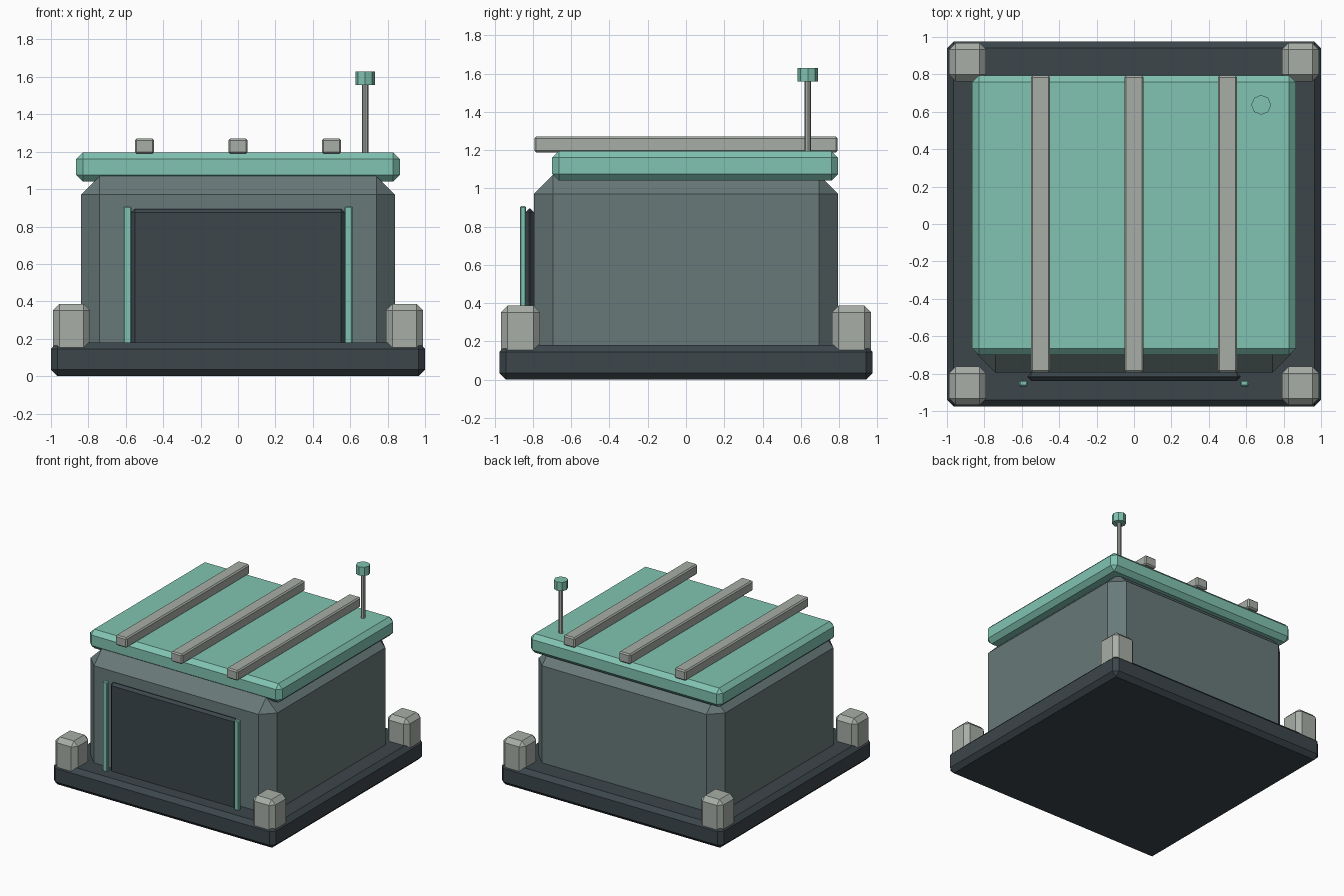
import bpy
import bmesh
from mathutils import Matrix, Vector

default = bpy.data.objects.get("Cube")
if default:
    bpy.data.objects.remove(default, do_unlink=True)


def make_material(name, rgb):
    mat = bpy.data.materials.new(name)
    mat.use_nodes = True
    color = (*rgb, 1.0)
    mat.diffuse_color = color
    mat.node_tree.nodes["Principled BSDF"].inputs["Base Color"].default_value = color
    return mat


charcoal = make_material("charcoal", (0.045, 0.061, 0.07))
slate = make_material("slate grey", (0.14, 0.19, 0.19))
mint = make_material("mint green", (0.22, 0.55, 0.44))
stone = make_material("stone grey", (0.39, 0.42, 0.385))


def finish(name, bm, mat):
    mesh = bpy.data.meshes.new(name)
    bm.to_mesh(mesh)
    bm.free()
    mesh.materials.append(mat)
    obj = bpy.data.objects.new(name, mesh)
    bpy.context.collection.objects.link(obj)
    return obj


def box(name, low, high, bevel, mat):
    """Box between two corners with a single chamfer on every edge."""
    low, high = Vector(low), Vector(high)
    bm = bmesh.new()
    bmesh.ops.create_cube(bm, size=1)
    bmesh.ops.scale(bm, vec=high - low, verts=bm.verts)
    bmesh.ops.translate(bm, vec=(low + high) / 2, verts=bm.verts)
    obj = finish(name, bm, mat)
    mod = obj.modifiers.new("chamfer", "BEVEL")
    mod.width = bevel
    mod.segments = 1
    mod.limit_method = 'NONE'
    return obj


def rod(name, x, y, bottom, top, radius, mat):
    """Upright eight-sided cylinder."""
    bm = bmesh.new()
    bmesh.ops.create_cone(bm, cap_ends=True, segments=8, radius1=radius,
                          radius2=radius, depth=top - bottom,
                          matrix=Matrix.Translation((x, y, (bottom + top) / 2)))
    return finish(name, bm, mat)


# Foundation, walls and roof
box("foundation", (-1, -0.975, 0), (1, 0.975, 0.18), 0.035, charcoal)
box("walls", (-0.84, -0.795, 0.07), (0.84, 0.795, 1.07), 0.1, slate)
box("roof", (-0.865, -0.7, 1.04), (0.865, 0.795, 1.195), 0.035, mint)

# Large front door with a light strip on each side
box("door", (-0.57, -0.84, 0.12), (0.57, -0.795, 0.895), 0.02, charcoal)
for side, label in ((1, "left"), (-1, "right")):
    x = 0.592 * side
    box(f"{label}_door_strip", (x - 0.022, -0.868, 0.175),
        (x + 0.022, -0.836, 0.907), 0.006, mint)

# Corner posts
for sx, x_label in ((1, "left"), (-1, "right")):
    for sy, y_label in ((1, "back"), (-1, "front")):
        x, y = 0.89 * sx, 0.865 * sy
        box(f"{y_label}_{x_label}_corner_post", (x - 0.1, y - 0.102, 0.09),
            (x + 0.1, y + 0.102, 0.387), 0.035, stone)

# Roof ribs running front to back
for x, label in ((-0.5, "right"), (0, "middle"), (0.5, "left")):
    box(f"{label}_roof_rib", (x - 0.052, -0.793, 1.188),
        (x + 0.052, 0.793, 1.27), 0.01, stone)

# Antenna with beacon
rod("antenna_mast", 0.68, 0.637, 1.18, 1.57, 0.017, stone)
rod("antenna_beacon", 0.68, 0.637, 1.557, 1.628, 0.053, mint)
